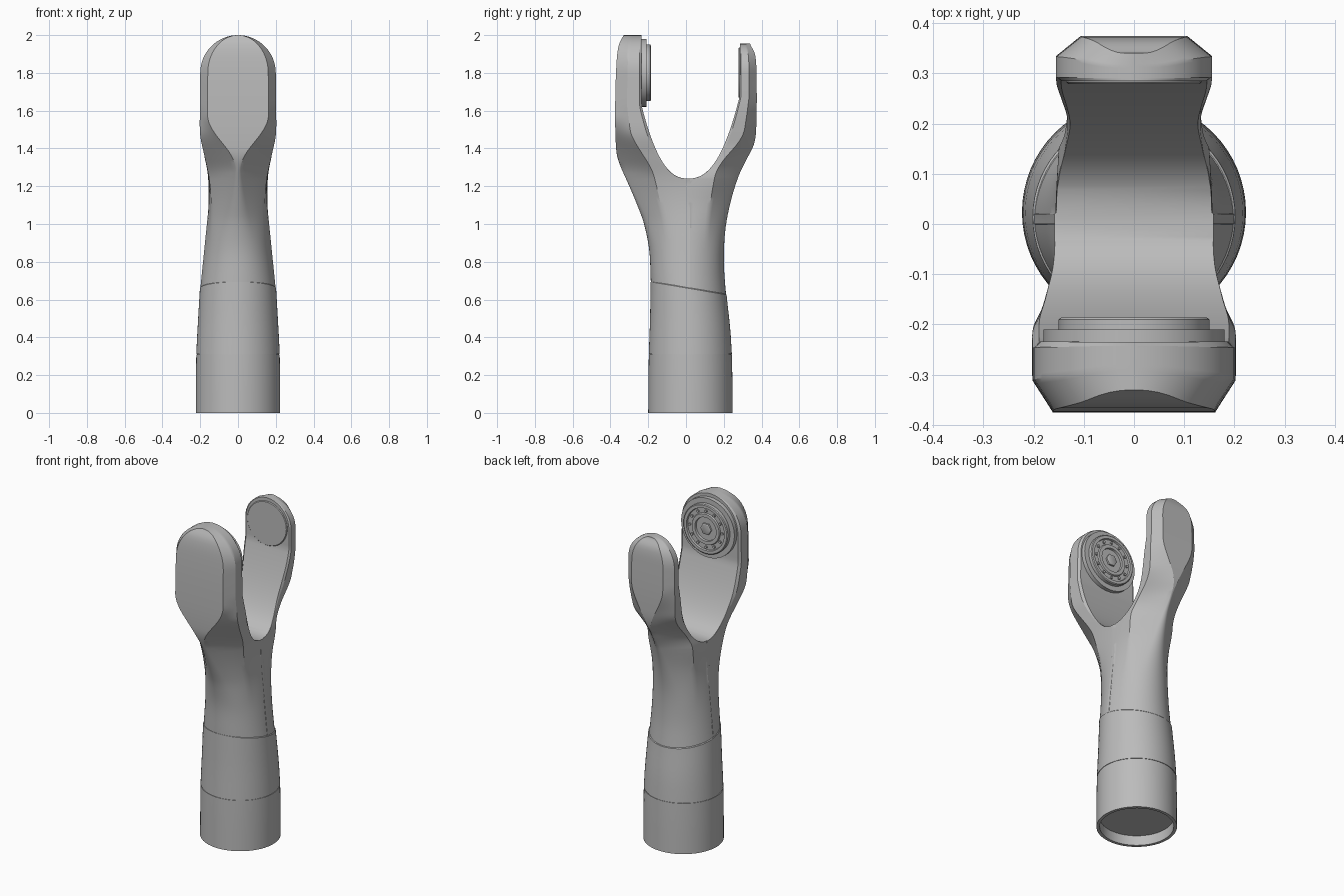
import bpy, bmesh, math
from mathutils import Matrix, Vector

if "Cube" in bpy.data.objects:
    bpy.data.objects.remove(bpy.data.objects["Cube"], do_unlink=True)

grey = bpy.data.materials.new("plain_grey")
grey.use_nodes = True
COLOUR = (0.5, 0.5, 0.5, 1)
grey.diffuse_color = COLOUR
grey.node_tree.nodes["Principled BSDF"].inputs["Base Color"].default_value = COLOUR


def smooth(a, b, v):
    t = min(1, max(0, (v - a) / (b - a)))
    return t * t * (3 - 2 * t)


def mix(a, b, t):
    return a + (b - a) * t


def curve(keys, z):
    """Smooth interpolation through (z, value) keys."""
    if z <= keys[0][0]:
        return keys[0][1]
    if z >= keys[-1][0]:
        return keys[-1][1]
    i = max(n for n in range(len(keys) - 1) if keys[n][0] <= z)

    def slope(n):
        a, b = keys[max(n - 1, 0)], keys[min(n + 1, len(keys) - 1)]
        return (b[1] - a[1]) / (b[0] - a[0])
    (z0, v0), (z1, v1) = keys[i], keys[i + 1]
    h = z1 - z0
    t = (z - z0) / h
    return (v0 * (1 + 2 * t) * (1 - t) ** 2 + v1 * t * t * (3 - 2 * t)
            + h * slope(i) * t * (1 - t) ** 2 - h * slope(i + 1) * t * t * (1 - t))


def loft(name, rings):
    """Closed skin through rings of equal point count."""
    bm = bmesh.new()
    rows = [[bm.verts.new(p) for p in ring] for ring in rings]
    n = len(rows[0])
    for a, b in zip(rows, rows[1:]):
        for j in range(n):
            k = (j + 1) % n
            bm.faces.new((a[j], a[k], b[k], b[j]))
    bm.faces.new(rows[0])
    bm.faces.new(rows[-1])
    return finish(name, bm)


def finish(name, bm):
    bmesh.ops.recalc_face_normals(bm, faces=bm.faces)
    mesh = bpy.data.meshes.new(name)
    bm.to_mesh(mesh)
    bm.free()
    mesh.materials.append(grey)
    ob = bpy.data.objects.new(name, mesh)
    bpy.context.collection.objects.link(ob)
    return ob


def shade(ob):
    bpy.ops.object.select_all(action="DESELECT")
    ob.select_set(True)
    bpy.context.view_layer.objects.active = ob
    bpy.ops.object.shade_smooth_by_angle(angle=math.radians(30))


def tilt(z, y):
    """Slanted joint between sleeve and fork, fading out above and below."""
    fade = smooth(0.4, 0.65, z) * (1 - smooth(0.66, 1.0, z))
    return z - 0.17 * (y - 0.01) * fade


# Fork arms: oval sections that turn into a ridge, then into a flat chamfered pad
CROTCH, HUB = 1.24, 1.8
SIDE, STEPS = 0.55, 7


def half_section(start, boxy, flat):
    """Right half of an arm section, from the gap face to the outer middle."""
    low, knee, brow = math.asin(start), math.asin(SIDE), math.radians(60)
    pieces = [(low, knee, (1, start), (1, SIDE)),
              (knee, brow, (1, SIDE), (flat, 1)),
              (brow, math.pi / 2, (flat, 1), (0, 1))]
    points = []
    for t0, t1, p, q in pieces:
        for i in range(STEPS):
            f = i / STEPS
            t = mix(t0, t1, f)
            points.append((mix(math.cos(t), mix(p[0], q[0], f), boxy),
                           mix(math.sin(t), mix(p[1], q[1], f), boxy)))
    return points


def arm(name, side, outer, width, gap_size, gap_max, radius, pad_start, pad_flat):
    heights = [0.65 + (CROTCH - 0.65) * i / 18 for i in range(18)]
    heights += [CROTCH + (HUB - CROTCH) * (i / 44) ** 2 for i in range(44)]
    heights += [HUB + radius * math.sin(math.radians(a)) for a in range(0, 89, 8)]
    seam = 0.01 - side * 0.01
    rings = []
    for z in heights:
        gap = min(gap_max, gap_size * max(0, z - CROTCH) ** 0.38)
        inner, yo = seam + side * gap, curve(outer, z)
        base = mix(seam, inner, smooth(CROTCH, 1.5, z))
        w = curve(width, z)
        if z > HUB:
            w = math.sqrt(radius ** 2 - (z - HUB) ** 2)
        start = min(0.5, (inner - base) / (yo - base))
        pad = smooth(1.3, 1.5, z)
        flat = mix(0.03, pad_flat, smooth(pad_start - 0.06, pad_start + 0.25, z))
        half = half_section(start, smooth(0.85, 1.4, z), flat)
        x0, y0 = half[0]
        half[0] = (x0, y0 + 0.1 * pad)
        half.insert(0, (x0 * (0.995 - 0.06 * pad), y0 - 0.005))
        section = half + [(0, 1)] + [(-x, y) for x, y in reversed(half)]
        rings.append([(w * x, mix(base, yo, y), tilt(z, mix(base, yo, y))) for x, y in section])
    return loft(name, rings)


fork = arm("fork", -1,
           [(0.65, -0.186), (0.85, -0.195), (1.0, -0.222), (1.1, -0.258), (1.2, -0.3),
            (1.33, -0.356), (1.4, -0.37), (1.6, -0.375), (1.85, -0.368), (1.95, -0.355), (2, -0.33)],
           [(0.65, 0.2), (0.9, 0.175), (1.1, 0.156), (1.24, 0.158), (1.36, 0.178),
            (1.47, 0.2), (1.6, 0.202), (1.8, 0.2)],
           0.367, 0.255, 0.2, 1.33, 0.8)
back_arm = arm("back_arm", 1,
               [(0.65, 0.213), (0.8, 0.201), (0.95, 0.206), (1.1, 0.232), (1.25, 0.277),
                (1.34, 0.32), (1.43, 0.362), (1.55, 0.373), (1.8, 0.373), (1.9, 0.365), (1.95, 0.34)],
               [(0.65, 0.2), (0.9, 0.175), (1.1, 0.156), (1.24, 0.155), (1.32, 0.138), (1.4, 0.132),
                (1.5, 0.143), (1.62, 0.154), (1.8, 0.155)],
               0.39, 0.285, 0.155, 1.42, 0.68)
union = fork.modifiers.new("join_arms", "BOOLEAN")
union.operation, union.solver, union.object = "UNION", "EXACT", back_arm
bpy.context.view_layer.objects.active = fork
bpy.ops.object.modifier_apply(modifier="join_arms")
bpy.data.objects.remove(back_arm, do_unlink=True)
shade(fork)

# Sleeve with recessed underside and a fine groove around it
FRONT = [(0, -0.2), (0.3, -0.197), (0.5, -0.19), (0.67, -0.187)]
BACK = [(0, 0.247), (0.3, 0.243), (0.5, 0.23), (0.67, 0.214)]
WIDTH = [(0, 0.223), (0.3, 0.221), (0.5, 0.211), (0.67, 0.201)]
rows = [(0.06, 0.018), (0, 0.018), (0, 0), (0.1, 0), (0.2, 0), (0.308, 0), (0.308, 0.003),
        (0.313, 0.003), (0.313, 0), (0.4, 0), (0.46, 0), (0.52, 0), (0.58, 0),
        (0.63, 0), (0.66, 0), (0.664, 0.004)]
rings = []
for z, inset in rows:
    y0, y1 = curve(FRONT, z), curve(BACK, z)
    ring = []
    for j in range(64):
        a = math.tau * j / 64
        y = (y0 + y1) / 2 + ((y1 - y0) / 2 - inset) * math.sin(a)
        ring.append(((curve(WIDTH, z) - inset) * math.cos(a), y, tilt(z, y)))
    rings.append(ring)
shade(loft("sleeve", rings))


# Round hub plates facing the gap
def turned(name, profile, sides=48):
    shade(loft(name, [[(r * math.cos(math.tau * j / sides), y, HUB + r * math.sin(math.tau * j / sides))
                       for j in range(sides)] for r, y in profile]))


turned("front_hub", [(0.18, -0.27), (0.18, -0.21), (0.15, -0.21), (0.15, -0.19), (0.145, -0.186),
                     (0.128, -0.186), (0.125, -0.196), (0.096, -0.196), (0.092, -0.188),
                     (0.072, -0.188), (0.07, -0.2), (0.048, -0.2)])
turned("hub_nut", [(0.036, -0.21), (0.036, -0.19), (0.03, -0.187)], 6)
turned("back_hub", [(0.135, 0.32), (0.135, 0.283), (0.131, 0.279)])

# Ring of bolts on the front hub
bm = bmesh.new()
for i in range(12):
    a = math.tau * i / 12
    place = Matrix.Translation(Vector((0.11 * math.cos(a), -0.195, HUB + 0.11 * math.sin(a))))
    bmesh.ops.create_cone(bm, cap_ends=True, segments=10, radius1=0.008, radius2=0.008, depth=0.014,
                          matrix=place @ Matrix.Rotation(math.pi / 2, 4, "X"))
shade(finish("hub_bolts", bm))
